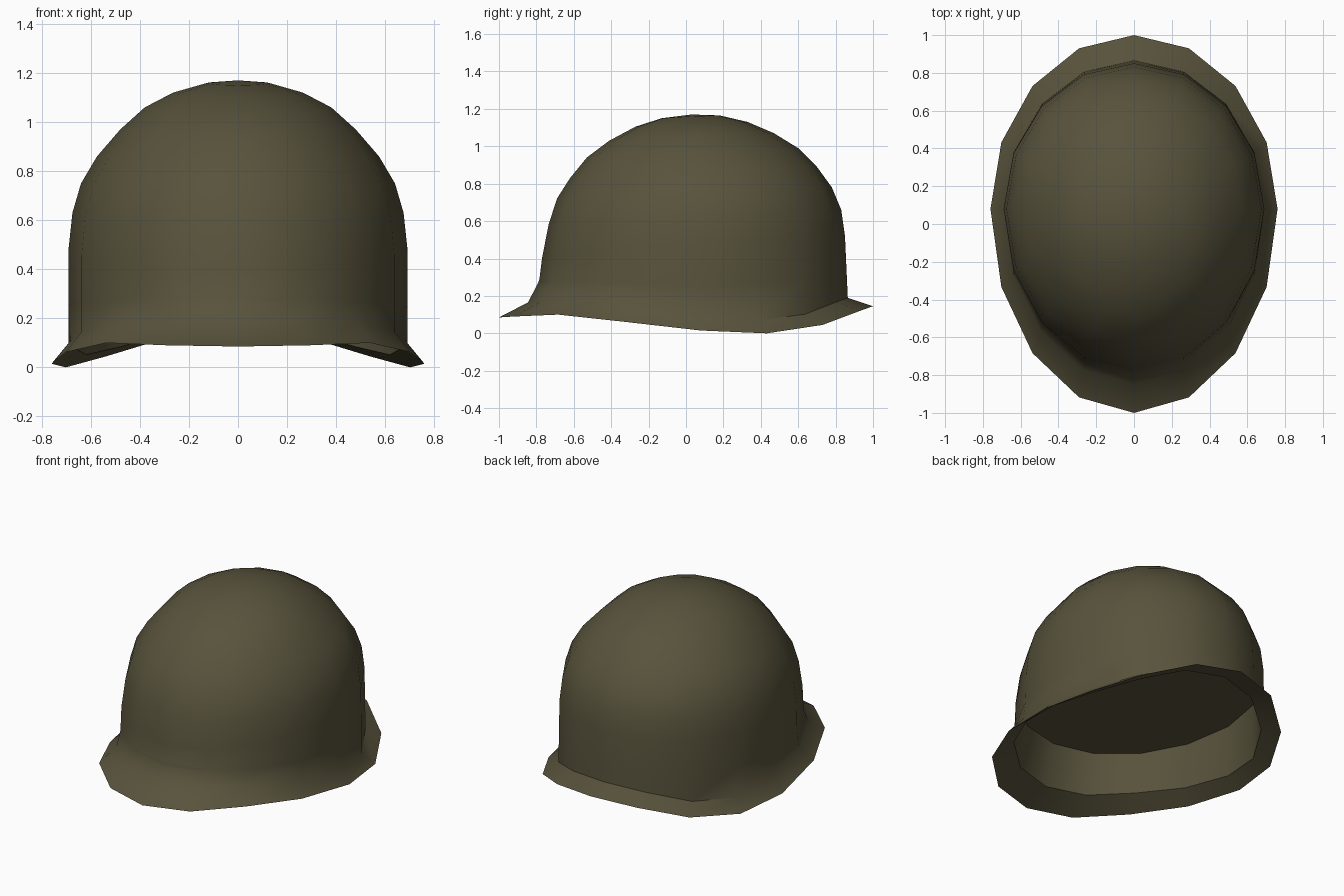
import bpy, bmesh, math

if "Cube" in bpy.data.objects:
    bpy.data.objects.remove(bpy.data.objects["Cube"])

SIDES = 16
# rim height at each side step, from front (0) to back (8)
RIM_Z = [0.085, 0.09, 0.10, 0.062, 0.015, 0.0, 0.045, 0.12, 0.145]

# dome levels: front y, front z, half width, side z, back y, back z
DOME = [
    (-0.785, 0.28, 0.69, 0.25, 0.86, 0.30),
    (-0.77, 0.40, 0.69, 0.49, 0.85, 0.52),
    (-0.735, 0.58, 0.675, 0.63, 0.83, 0.66),
    (-0.69, 0.72, 0.64, 0.75, 0.78, 0.78),
    (-0.62, 0.83, 0.575, 0.86, 0.70, 0.89),
    (-0.53, 0.94, 0.48, 0.97, 0.60, 0.99),
    (-0.41, 1.03, 0.38, 1.06, 0.47, 1.07),
    (-0.27, 1.105, 0.265, 1.12, 0.33, 1.13),
    (-0.13, 1.15, 0.125, 1.16, 0.18, 1.165),
]


def ring(bm, level, on_rim=False):
    """One egg-shaped loop; with on_rim the heights are added to the wavy rim."""
    yf, zf, half, zs, yb, zb = level
    cy = 0.08 if yb > 0.65 else (yf + yb) / 2
    loop = []
    for i in range(SIDES):
        a = 2 * math.pi * i / SIDES
        c = math.cos(a)
        y = cy - c * (cy - yf) if c > 0 else cy - c * (yb - cy)
        z = zs + ((zf if c > 0 else zb) - zs) * abs(c)
        if on_rim:
            z += RIM_Z[min(i, SIDES - i)]
        loop.append(bm.verts.new((half * math.sin(a), y, z)))
    return loop


def bridge(bm, a, b):
    for i in range(SIDES):
        j = (i + 1) % SIDES
        bm.faces.new((a[i], a[j], b[j], b[i]))


def cap(bm, loop, point):
    tip = bm.verts.new(point)
    for i in range(SIDES):
        bm.faces.new((loop[i], loop[(i + 1) % SIDES], tip))


bm = bmesh.new()

# outer shell: flared brim, crease and dome
rim = ring(bm, (-1.0, 0, 0.76, 0, 1.0, 0), True)
crease = ring(bm, (-0.845, 0.08, 0.69, 0.085, 0.865, 0.045), True)
loops = [rim, crease] + [ring(bm, lv) for lv in DOME]
for a, b in zip(loops, loops[1:]):
    bridge(bm, a, b)
cap(bm, loops[-1], (0, 0.03, 1.17))

# inside: brim underside, inner wall and the ceiling closing the cavity
inner = ring(bm, (-0.82, 0.07, 0.67, 0.065, 0.845, 0.03), True)
top = ring(bm, (-0.75, 0.42, 0.67, 0.42, 0.835, 0.42))
bridge(bm, rim, inner)
bridge(bm, inner, top)
cap(bm, top, (0, 0.05, 0.42))

bmesh.ops.recalc_face_normals(bm, faces=bm.faces)
mesh = bpy.data.meshes.new("helmet_shell")
bm.to_mesh(mesh)
bm.free()

olive = bpy.data.materials.new("olive drab")
olive.diffuse_color = (0.098, 0.086, 0.045, 1)
olive.use_nodes = True
olive.node_tree.nodes["Principled BSDF"].inputs["Base Color"].default_value = olive.diffuse_color
mesh.materials.append(olive)

shell = bpy.data.objects.new("helmet_shell", mesh)
bpy.context.collection.objects.link(shell)
bpy.context.view_layer.objects.active = shell
shell.select_set(True)
bpy.ops.object.shade_smooth_by_angle(angle=math.radians(50))
